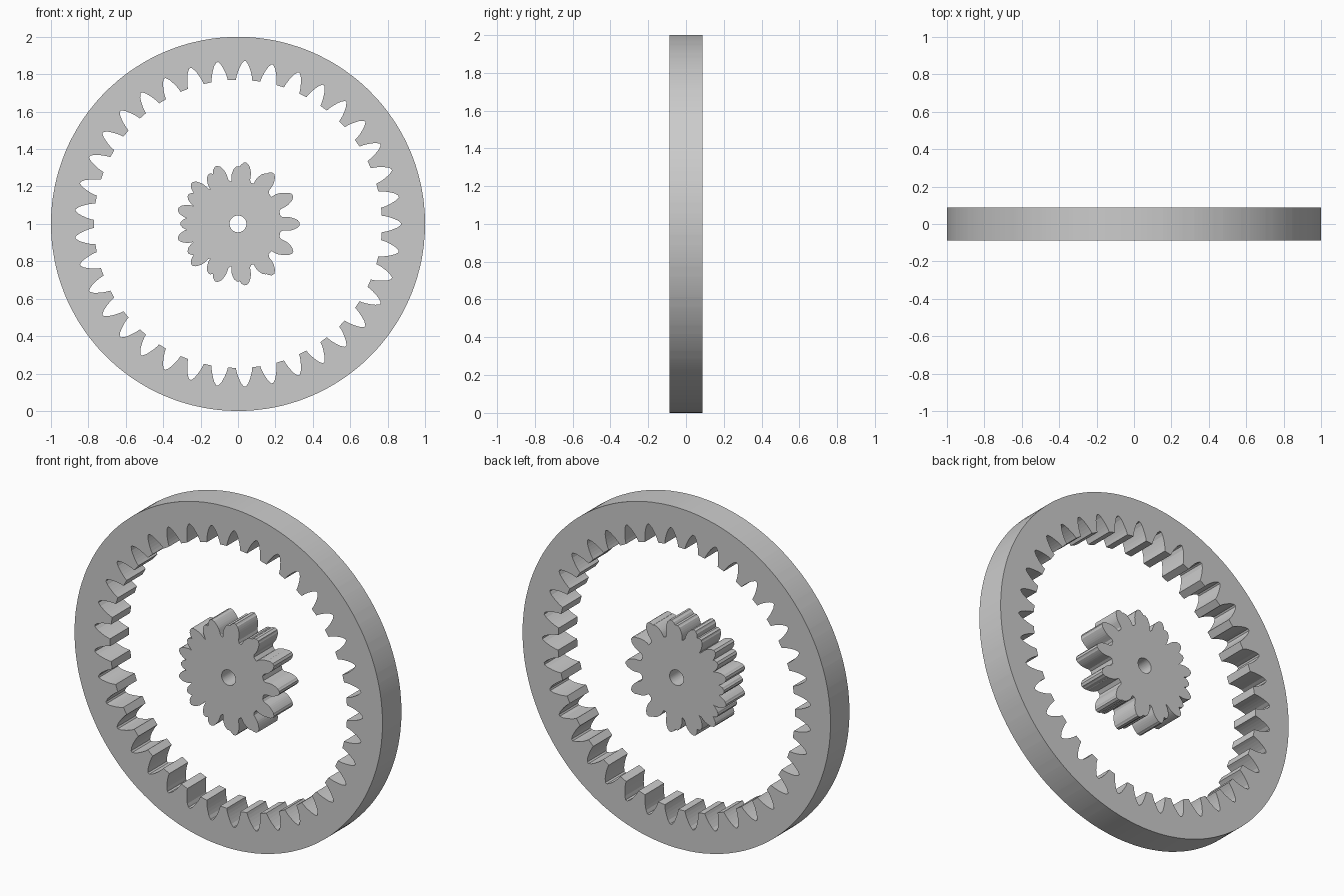
import bpy, bmesh
from math import pi, sin, cos, tan, acos, radians

if "Cube" in bpy.data.objects:
    bpy.data.objects.remove(bpy.data.objects["Cube"])

M = 0.044          # gear module
HALF = 0.088       # half thickness
PRESS = radians(20)


def inv(a):
    return tan(a) - a


def gear_profile(n, r_low, r_high, steps=6):
    """(angle, radius) pairs of n involute teeth, one centred on angle 0."""
    pitch = n * M / 2
    base = pitch * cos(PRESS)
    start = max(base, r_low)
    flank = []
    if r_low < base:                     # small fillet down to the root
        top = pi / (2 * n) + inv(PRESS)
        flank += [(top + 0.05, r_low), (top + 0.012, r_low + 0.012)]
    for i in range(steps + 1):
        r = start + (r_high - start) * i / steps
        flank.append((pi / (2 * n) + inv(PRESS) - inv(acos(min(1, base / r))), r))
    # slightly rounded tip
    a, r = flank[-1]
    flank[-1] = (a, r - 0.006)
    flank.append((a * 0.55, r))
    tooth = [(-a, r) for a, r in flank] + [(a, r) for a, r in reversed(flank)]
    return [(k * 2 * pi / n + a, r) for k in range(n) for a, r in tooth]


def toothed_plate(name, profile, circle_r):
    """Thick plate between a toothed outline and a plain circle."""
    bm = bmesh.new()

    def loop(y, radius=None):
        return [bm.verts.new(((radius or r) * cos(a), y, 1 + (radius or r) * sin(a)))
                for a, r in profile]

    rings = [loop(-HALF), loop(HALF), loop(HALF, circle_r), loop(-HALF, circle_r)]
    n = len(profile)
    for k in range(4):
        p, q = rings[k], rings[(k + 1) % 4]
        for i in range(n):
            j = (i + 1) % n
            bm.faces.new((p[i], p[j], q[j], q[i]))
    bmesh.ops.recalc_face_normals(bm, faces=bm.faces)
    me = bpy.data.meshes.new(name)
    bm.to_mesh(me)
    bm.free()
    ob = bpy.data.objects.new(name, me)
    bpy.context.collection.objects.link(ob)
    return ob


# Outer ring with 37 internal tooth gaps
toothed_plate("ring_gear", gear_profile(37, 17.5 * M, 19.8 * M), 1.0)
# Two pinions sharing the same centre, 13 and 12 teeth
toothed_plate("planet_gear", gear_profile(13, 5.25 * M, 7.5 * M), 0.045)
toothed_plate("sun_gear", gear_profile(12, 4.75 * M, 7.0 * M), 0.045)
